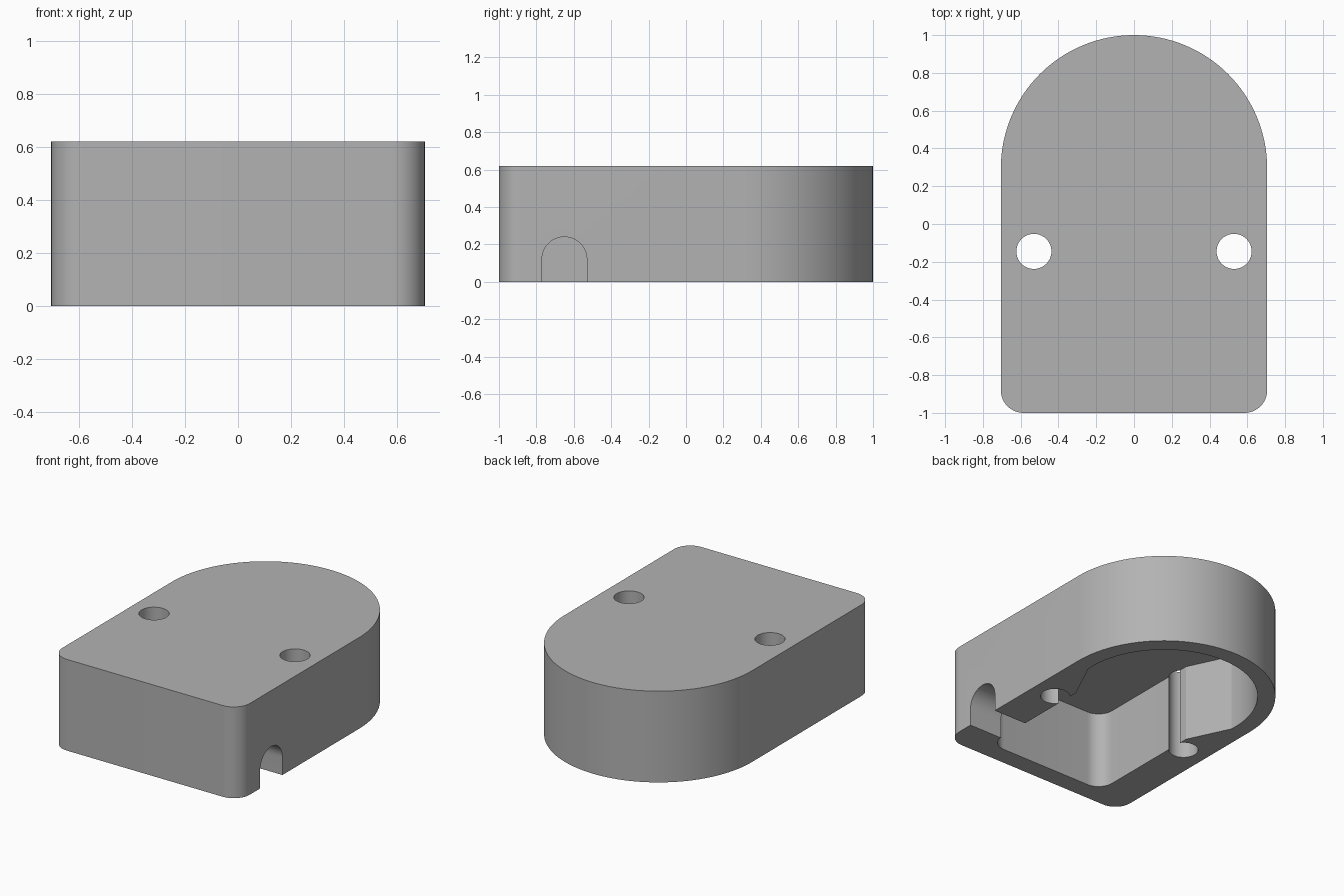
import bpy
import bmesh
from math import cos, sin, pi, radians

HEIGHT = 0.62
CEILING = 0.53      # underside of the top plate
ARC_Y = 0.295       # centre of the rounded back end

if "Cube" in bpy.data.objects:
    bpy.data.objects.remove(bpy.data.objects["Cube"], do_unlink=True)

grey = bpy.data.materials.new("plain_grey")
grey.use_nodes = True
grey.diffuse_color = (0.45, 0.45, 0.45, 1)
grey.node_tree.nodes["Principled BSDF"].inputs["Base Color"].default_value = (0.45, 0.45, 0.45, 1)


def arc(cx, cy, r, start, end, steps):
    """Points along a circular arc, angles in degrees."""
    angles = [radians(start + (end - start) * i / steps) for i in range(steps + 1)]
    return [(cx + r * cos(a), cy + r * sin(a)) for a in angles]


def prism(name, outline, low, high, along_x=False):
    """Extrude a closed outline along z, or along x with the outline in y-z."""
    bm = bmesh.new()
    place = (lambda p: (low, p[0], p[1])) if along_x else (lambda p: (p[0], p[1], low))
    face = bm.faces.new([bm.verts.new(place(p)) for p in outline])
    top = bmesh.ops.extrude_face_region(bm, geom=[face])["geom"]
    shift = (high - low, 0, 0) if along_x else (0, 0, high - low)
    bmesh.ops.translate(bm, vec=shift, verts=[g for g in top if isinstance(g, bmesh.types.BMVert)])
    bmesh.ops.recalc_face_normals(bm, faces=bm.faces)
    mesh = bpy.data.meshes.new(name)
    bm.to_mesh(mesh)
    bm.free()
    mesh.materials.append(grey)
    obj = bpy.data.objects.new(name, mesh)
    bpy.context.collection.objects.link(obj)
    return obj


def front_corners(half_width, front, r):
    """Left-to-right pair of rounded front corners."""
    return (arc(-half_width + r, front + r, r, 180, 270, 12)
            + arc(half_width - r, front + r, r, 270, 360, 12))


# Outer shell: rounded front corners and a semicircular back
shell = prism("housing", front_corners(0.705, -1, 0.12) + arc(0, ARC_Y, 0.705, 0, 180, 64), 0, HEIGHT)

# Cavity open at the bottom: narrow front bay flaring into a round back bay
cavity_outline = (front_corners(0.455, -0.87, 0.11) + [(0.455, -0.03)]
                  + arc(0, ARC_Y, 0.592, -4, 184, 64) + [(-0.455, -0.03)])
cutters = [prism("cavity_cutter", cavity_outline, -0.1, CEILING)]

# Vertical screw holes that break into the cavity walls
for side, x in (("left", 0.53), ("right", -0.53)):
    hole = arc(x, -0.145, 0.093, 0, 360, 40)[:-1]
    cutters.append(prism(side + "_hole_cutter", hole, -0.1, HEIGHT + 0.1))

# Arched cable slot through the left wall
slot_outline = [(-0.77, -0.1), (-0.53, -0.1)] + arc(-0.65, 0.12, 0.12, 0, 180, 24)
cutters.append(prism("cable_slot_cutter", slot_outline, 0.3, 0.8, along_x=True))

# Cut everything out of the shell
bpy.ops.object.select_all(action="DESELECT")
bpy.context.view_layer.objects.active = shell
shell.select_set(True)
for cutter in cutters:
    cut = shell.modifiers.new(cutter.name, "BOOLEAN")
    cut.operation = "DIFFERENCE"
    cut.solver = "EXACT"
    cut.object = cutter
    bpy.ops.object.modifier_apply(modifier=cut.name)
    bpy.data.objects.remove(cutter, do_unlink=True)

bpy.ops.object.shade_smooth_by_angle(angle=radians(20))
